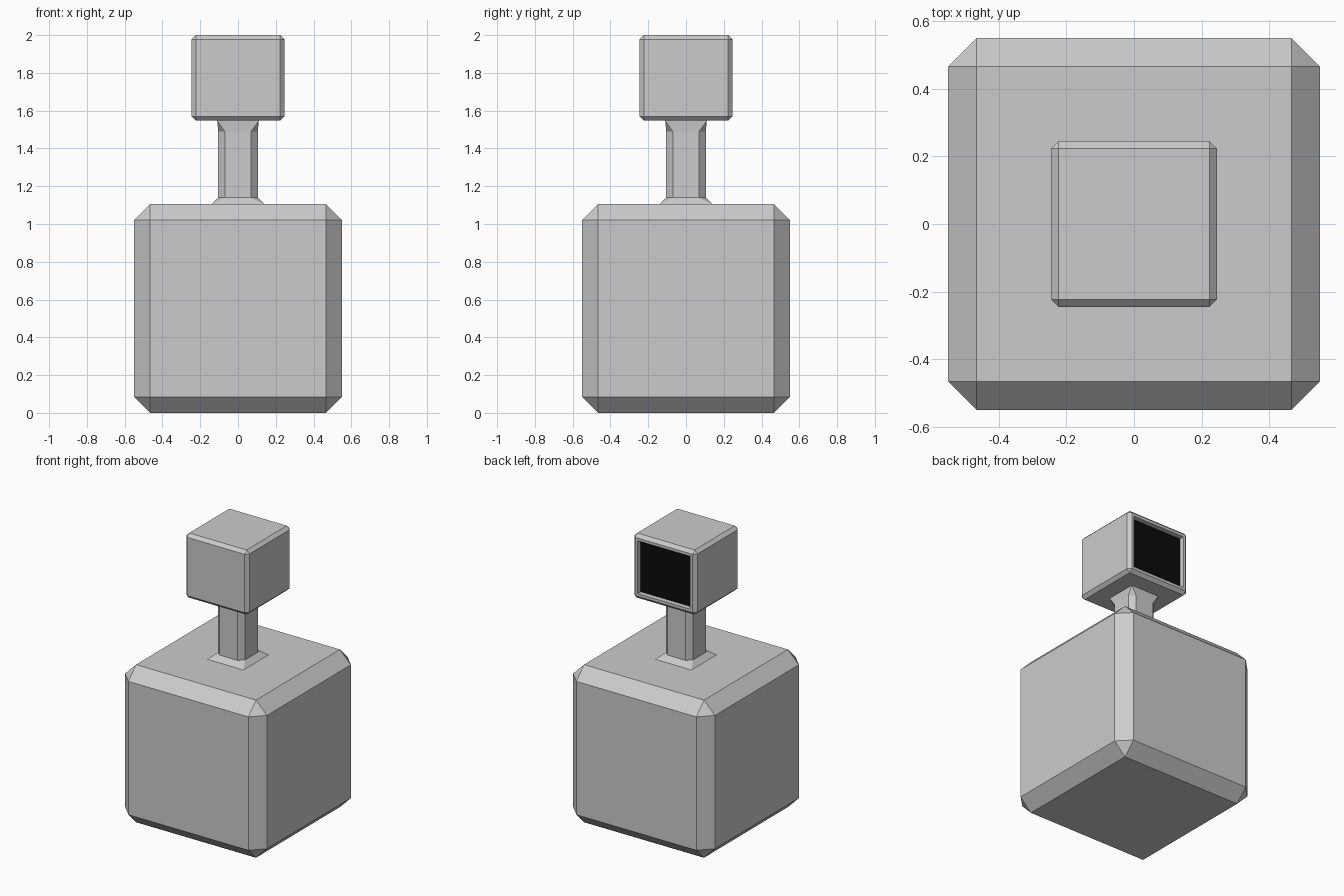
import bpy, bmesh
from mathutils import Matrix

if "Cube" in bpy.data.objects:
    bpy.data.objects.remove(bpy.data.objects["Cube"])


def finish(bm, name, mats=()):
    bmesh.ops.recalc_face_normals(bm, faces=bm.faces[:])
    mesh = bpy.data.meshes.new(name)
    bm.to_mesh(mesh)
    bm.free()
    obj = bpy.data.objects.new(name, mesh)
    bpy.context.collection.objects.link(obj)
    for m in mats:
        mesh.materials.append(m)
    return obj


def chamfered_box(half, z0, z1, chamfer):
    bm = bmesh.new()
    place = Matrix.Translation((0, 0, (z0 + z1) / 2)) @ Matrix.Diagonal((2 * half, 2 * half, z1 - z0, 1))
    bmesh.ops.create_cube(bm, size=1, matrix=place)
    bmesh.ops.bevel(bm, geom=bm.edges[:], offset=chamfer, offset_type='OFFSET',
                    segments=1, profile=0.5, affect='EDGES')
    return bm


def make_material(name, color):
    m = bpy.data.materials.new(name)
    m.diffuse_color = color
    m.use_nodes = True
    m.node_tree.nodes["Principled BSDF"].inputs["Base Color"].default_value = m.diffuse_color
    return m


grey = make_material("grey", (0.8, 0.8, 0.8, 1))
black = make_material("black", (0.003, 0.003, 0.003, 1))

# Body: large chamfered cube
finish(chamfered_box(0.55, 0, 1.105, 0.085), "body")

# Neck: octagonal shaft flaring to a square at both ends
bm = bmesh.new()
rings = []
for z, h, c in ((1.105, 0.14, 0), (1.14, 0.105, 0.035), (1.49, 0.105, 0.035), (1.547, 0.11, 0)):
    k = h - c
    pts = ((h, -k), (h, k), (k, h), (-k, h), (-h, k), (-h, -k), (-k, -h), (k, -h))
    rings.append([bm.verts.new((x, y, z)) for x, y in pts])
for a, b in zip(rings, rings[1:]):
    for i in range(8):
        j = (i + 1) % 8
        bm.faces.new((a[i], a[j], b[j], b[i]))
bmesh.ops.remove_doubles(bm, verts=bm.verts[:], dist=0.0005)
finish(bm, "neck")

# Head: small chamfered cube with a recessed black panel in the back
bm = chamfered_box(0.245, 1.547, 2.0, 0.022)
bm.normal_update()
back = max(bm.faces, key=lambda f: f.calc_center_median().y)
bmesh.ops.inset_region(bm, faces=[back], thickness=0.027, depth=0)
panel = bmesh.ops.extrude_discrete_faces(bm, faces=[back])["faces"][0]
bmesh.ops.translate(bm, verts=panel.verts[:], vec=(0, -0.035, 0))
panel.material_index = 1
finish(bm, "head", (grey, black))
